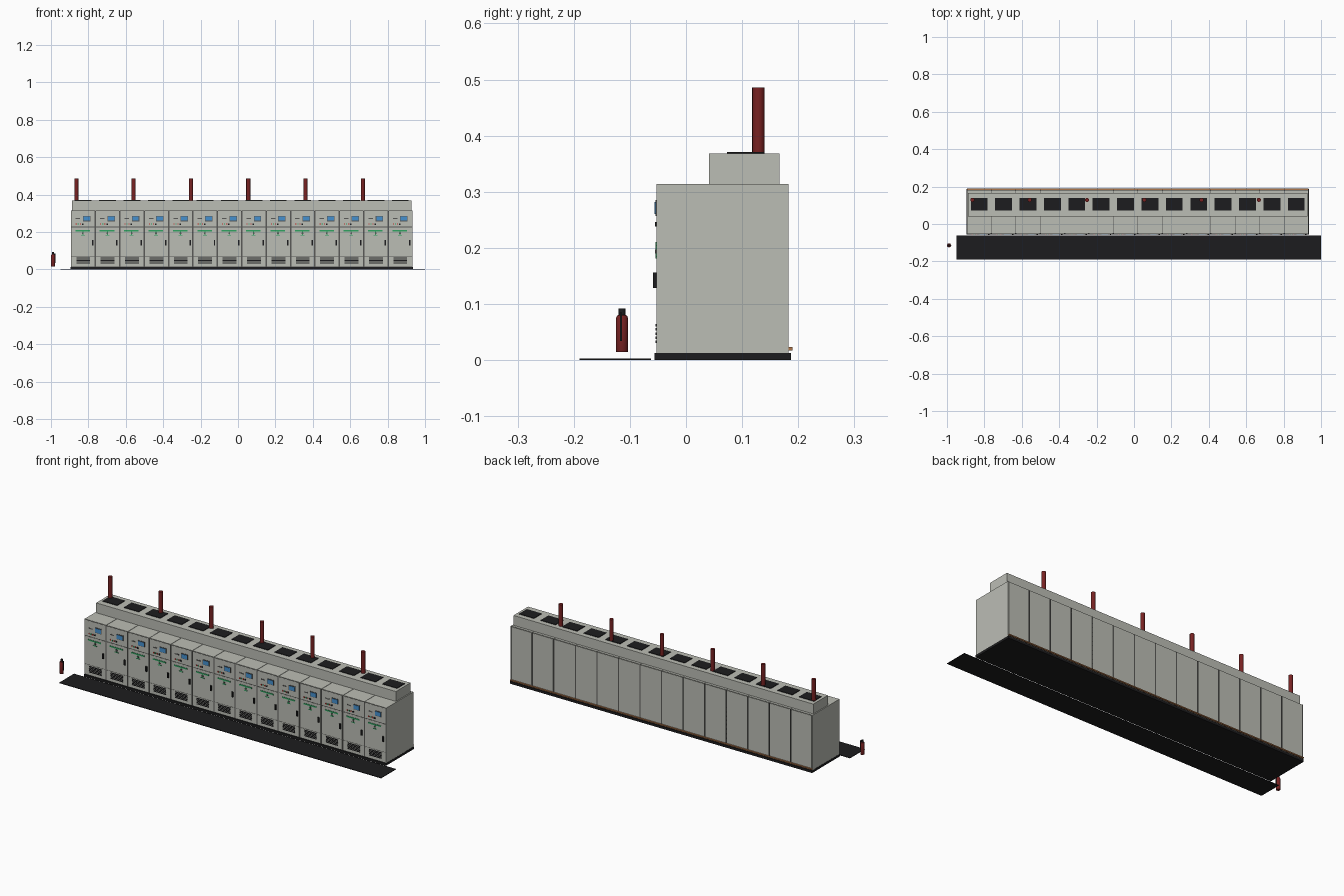
import bpy, bmesh, math
from mathutils import Vector

cube = bpy.data.objects.get("Cube")
if cube:
    bpy.data.objects.remove(cube, do_unlink=True)


def material(name, r, g, b):
    m = bpy.data.materials.new(name)
    m.use_nodes = True
    m.diffuse_color = (r, g, b, 1)
    bsdf = m.node_tree.nodes["Principled BSDF"]
    bsdf.inputs["Base Color"].default_value = (r, g, b, 1)
    bsdf.inputs["Roughness"].default_value = 0.6
    return m


GREY = material("light grey paint", 0.50, 0.51, 0.46)
SEAM = material("dark grey seam", 0.10, 0.10, 0.095)
BLACK = material("black", 0.012, 0.012, 0.013)
RED = material("dark red", 0.19, 0.016, 0.016)
LAMP = material("lamp red", 0.55, 0.03, 0.02)
GREEN = material("diagram green", 0.03, 0.36, 0.12)
BLUE = material("screen blue", 0.06, 0.28, 0.62)
COPPER = material("copper", 0.42, 0.18, 0.07)


def finish(name, bm, mat):
    mesh = bpy.data.meshes.new(name)
    bm.to_mesh(mesh)
    bm.free()
    mesh.materials.append(mat)
    obj = bpy.data.objects.new(name, mesh)
    bpy.context.collection.objects.link(obj)
    return obj


def boxes(name, mat, spans):
    """One object made of boxes given as (x0, x1, y0, y1, z0, z1)."""
    bm = bmesh.new()
    for x0, x1, y0, y1, z0, z1 in spans:
        vs = bmesh.ops.create_cube(bm, size=1)["verts"]
        size = Vector((x1 - x0, y1 - y0, z1 - z0))
        mid = Vector((x0 + x1, y0 + y1, z0 + z1)) / 2
        for v in vs:
            v.co = v.co * size + mid
    return finish(name, bm, mat)


def lathe(name, mat, x, y, profile, sides=16):
    """Upright turned part from (radius, height) rings, capped at both ends."""
    bm = bmesh.new()
    rings = []
    for r, z in profile:
        angles = [2 * math.pi * i / sides for i in range(sides)]
        rings.append([bm.verts.new((x + r * math.cos(a), y + r * math.sin(a), z)) for a in angles])
    for low, high in zip(rings, rings[1:]):
        for i in range(sides):
            j = (i + 1) % sides
            bm.faces.new((low[i], low[j], high[j], high[i]))
    bm.faces.new(rings[0][::-1])
    bm.faces.new(rings[-1])
    obj = finish(name, bm, mat)
    bpy.ops.object.select_all(action="DESELECT")
    obj.select_set(True)
    bpy.context.view_layer.objects.active = obj
    bpy.ops.object.shade_smooth_by_angle(angle=math.radians(40))
    return obj


COUNT = 14
LEFT, RIGHT = -0.893, 0.933
PITCH = (RIGHT - LEFT) / COUNT
GAP = 0.002
FACE = -0.0525
centres = [LEFT + PITCH * (i + 0.5) for i in range(COUNT)]
HALF = PITCH / 2


def per_cabinet(name, mat, *spans):
    """Repeat boxes, with x measured from each cabinet's centre."""
    return boxes(name, mat, [(c + s[0], c + s[1], *s[2:]) for c in centres for s in spans])


def front_plates(name, mat, depth, *rects):
    """Repeat raised front plates given as (x0, x1, z0, z1)."""
    per_cabinet(name, mat, *[(a, b, FACE - depth, FACE + 0.001, c, d) for a, b, c, d in rects])


# Plinth and the dark core that shows in the seams
boxes("plinth", BLACK, [(LEFT - 0.002, RIGHT + 0.002, -0.056, 0.187, 0, 0.013)])
boxes("seam_core", SEAM, [(LEFT + 0.01, RIGHT - 0.01, FACE + 0.003, 0.180, 0.012, 0.311)])

# Cabinet shells, doors and rear panels
w = HALF - GAP / 2
per_cabinet("cabinet_body", GREY, (-w, w, FACE + 0.002, 0.181, 0.013, 0.314))
front_plates("door_frame", SEAM, -0.0008, (-w, w, 0.013, 0.313))
d = HALF - 0.004
front_plates("cabinet_doors", GREY, 0, (-d, d, 0.016, 0.070), (-d, d, 0.072, 0.224),
             (-d, d, 0.228, 0.311))
per_cabinet("rear_frame", SEAM, (-w, w, 0.180, 0.1816, 0.013, 0.312))
per_cabinet("rear_panel", GREY, (-d, d, 0.180, 0.183, 0.016, 0.311))

# End walls close the row
boxes("end_walls", GREY, [(LEFT - 0.001, LEFT + 0.002, FACE, 0.183, 0.013, 0.314),
                          (RIGHT - 0.002, RIGHT + 0.001, FACE, 0.183, 0.013, 0.314)])

# Instruments on the upper doors
front_plates("screen", BLUE, 0.004, (0.002, 0.036, 0.260, 0.282))
front_plates("screen_bezel", SEAM, 0.002, (-0.001, 0.039, 0.257, 0.285))
front_plates("indicator_red", LAMP, 0.003, (-0.040, -0.034, 0.239, 0.245),
             (-0.018, -0.012, 0.239, 0.245))
front_plates("indicator_green", GREEN, 0.003, (-0.029, -0.023, 0.239, 0.245))
front_plates("selector_switch", BLACK, 0.003, (-0.007, 0.001, 0.238, 0.246))
front_plates("name_plate", SEAM, 0.001, (-0.040, -0.016, 0.268, 0.274))

# Circuit diagram on the main doors
front_plates("circuit_diagram", GREEN, 0.002, (-0.042, 0.036, 0.203, 0.210),
             (-0.004, 0.001, 0.181, 0.204), (-0.012, 0.009, 0.181, 0.185))
front_plates("diagram_switch", SEAM, 0.003, (-0.006, 0.003, 0.190, 0.197))

# Door handles and ventilation slats
front_plates("door_handle", BLACK, 0.006, (0.046, 0.054, 0.128, 0.156))
front_plates("vent_slats", BLACK, 0.002,
             *[(-0.037, 0.037, z, z + 0.0045) for z in (0.030, 0.0375, 0.045, 0.0525, 0.060)])

# Top duct with relief flaps
boxes("top_duct", GREY, [(LEFT + 0.005, RIGHT - 0.005, 0.041, 0.167, 0.313, 0.368)])
per_cabinet("relief_flap", BLACK, (-0.045, 0.045, 0.073, 0.140, 0.367, 0.371))

# Cable risers on the duct
for i in range(6):
    lathe("cable_riser", RED, -0.864 + 0.3063 * i, 0.129, [(0.011, 0.367), (0.011, 0.486)])

# Earthing bar along the back
boxes("earth_bar", COPPER, [(LEFT, RIGHT, 0.183, 0.190, 0.017, 0.023)])

# Floor mat before the row
boxes("floor_mat", BLACK, [(-0.95, 1.0, -0.190, -0.062, 0, 0.003)])

# Fire extinguisher
EX, EY = -0.989, -0.114
lathe("extinguisher_tank", RED, EX, EY,
      [(0.010, 0.014), (0.011, 0.016), (0.011, 0.074), (0.009, 0.079), (0.005, 0.081)])
lathe("extinguisher_valve", BLACK, EX, EY, [(0.006, 0.079), (0.006, 0.092)], 12)
boxes("extinguisher_hose", BLACK, [(EX + 0.009, EX + 0.014, EY - 0.004, EY, 0.034, 0.082),
                                   (EX, EX + 0.014, EY - 0.004, EY, 0.080, 0.085)])
